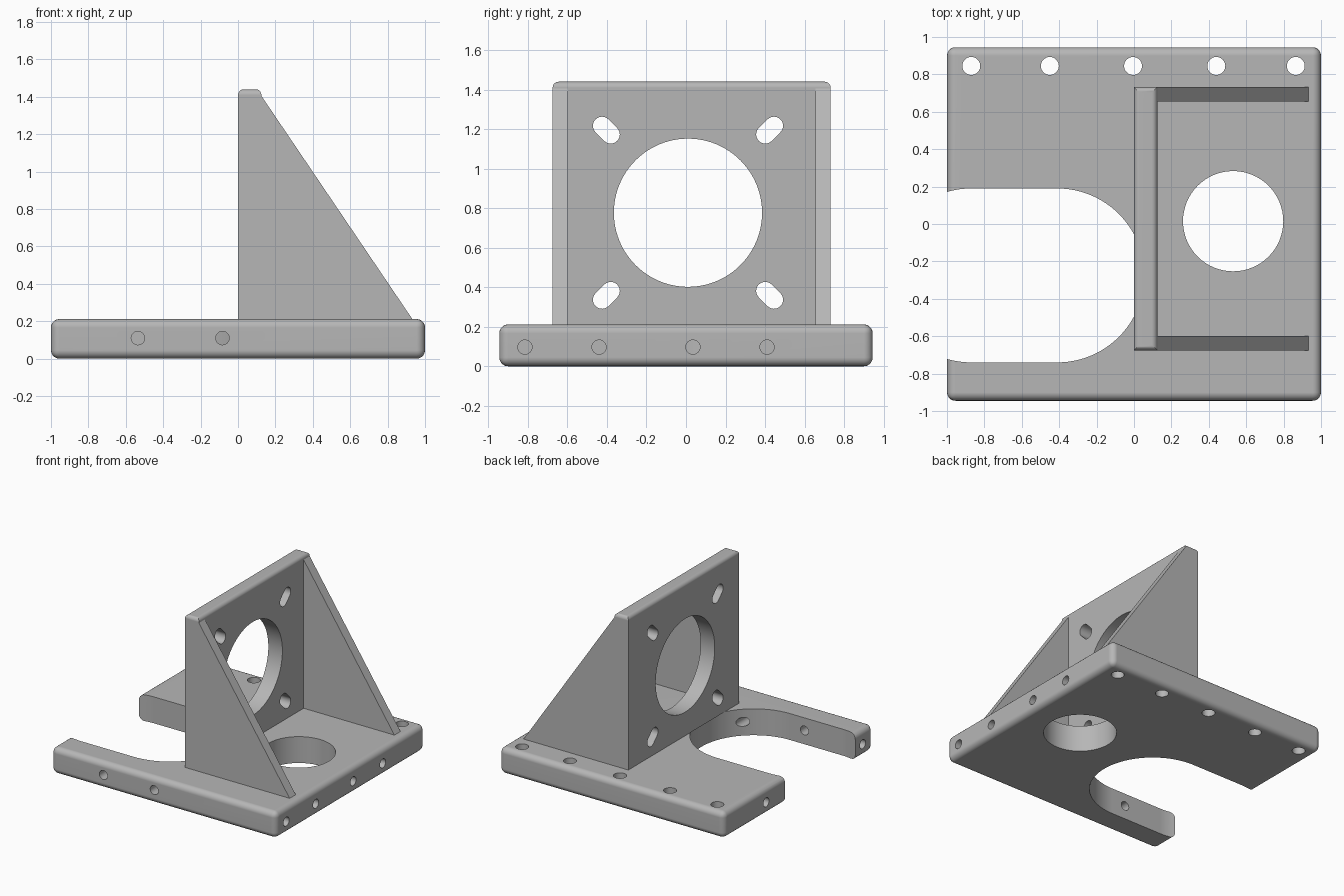
import bpy, bmesh, math
from mathutils import Vector

cube = bpy.data.objects.get("Cube")
if cube:
    bpy.data.objects.remove(cube, do_unlink=True)

grey = bpy.data.materials.new("machined_grey")
grey.use_nodes = True
colour = (0.47, 0.47, 0.47, 1)
grey.diffuse_color = colour
grey.node_tree.nodes["Principled BSDF"].inputs["Base Color"].default_value = colour


def make_object(name, bm):
    bmesh.ops.recalc_face_normals(bm, faces=bm.faces)
    mesh = bpy.data.meshes.new(name)
    bm.to_mesh(mesh)
    bm.free()
    mesh.materials.append(grey)
    obj = bpy.data.objects.new(name, mesh)
    bpy.context.collection.objects.link(obj)
    return obj


def prism(name, points, direction):
    """Extrude a flat outline along a direction."""
    bm = bmesh.new()
    face = bm.faces.new([bm.verts.new(p) for p in points])
    extruded = bmesh.ops.extrude_face_region(bm, geom=[face])["geom"]
    verts = [g for g in extruded if isinstance(g, bmesh.types.BMVert)]
    bmesh.ops.translate(bm, verts=verts, vec=direction)
    return make_object(name, bm)


def box(name, low, high, radius, rounded):
    """Box with a rounded edge wherever the rule accepts the edge."""
    low, high = Vector(low), Vector(high)
    bm = bmesh.new()
    bmesh.ops.create_cube(bm, size=1)
    for v in bm.verts:
        v.co = (low + high) / 2 + v.co * (high - low)
    edges = [e for e in bm.edges if rounded(e)]
    bmesh.ops.bevel(bm, geom=edges, offset=radius, segments=5, profile=0.5, affect='EDGES')
    return make_object(name, bm)


# Each axis maps (across, up, along) to world coordinates
AXES = {
    'X': lambda u, v, w: Vector((w, u, v)),
    'Y': lambda u, v, w: Vector((u, w, v)),
    'Z': lambda u, v, w: Vector((u, v, w)),
}


def cut(target, axis, centre, radius, start, end, spread=(0, 0), sides=32):
    """Drill a round hole, or a slot when a spread is given."""
    place = AXES[axis]
    tilt = math.atan2(spread[1], spread[0])
    slot = spread != (0, 0)
    points = []
    for half, sign in enumerate((1, -1)):
        for i in range(sides // 2 + (1 if slot else 0)):
            a = tilt - math.pi / 2 + math.pi * half + 2 * math.pi * i / sides
            points.append(place(centre[0] + sign * spread[0] + radius * math.cos(a),
                                centre[1] + sign * spread[1] + radius * math.sin(a), start))
    cutter = prism("cutter", points, place(0, 0, end - start))
    cutter.hide_render = True
    mod = target.modifiers.new("cut", 'BOOLEAN')
    mod.operation, mod.solver, mod.object = 'DIFFERENCE', 'EXACT', cutter
    bpy.context.view_layer.objects.active = target
    bpy.ops.object.modifier_apply(modifier=mod.name)
    bpy.data.objects.remove(cutter, do_unlink=True)


TOP = 0.212      # upper surface of the base
HEIGHT = 1.44    # top of the upright plate
DEPTH = 0.4      # depth of the side holes

# Base slab with an open slot and a round window
base = box("base_slab", (-1, -0.945, 0), (1, 0.945, TOP), 0.045, lambda e: True)
cut(base, 'Z', (-0.64, -0.275), 0.465, -0.2, 0.5, spread=(0.23, 0), sides=96)
cut(base, 'Z', (0.53, 0.015), 0.268, -0.2, 0.5, sides=64)

# Row of mounting holes along the back
for x in (-0.87, -0.45, -0.005, 0.44, 0.865):
    cut(base, 'Z', (x, 0.845), 0.048, -0.2, 0.5)

# Side holes in the front, right and left faces
for x in (-0.535, -0.083):
    cut(base, 'Y', (x, 0.11), 0.036, -1.2, -0.945 + DEPTH)
for y in (-0.815, -0.44, 0.035, 0.41):
    cut(base, 'X', (y, 0.097), 0.036, 1 - DEPTH, 1.2)
for y in (-0.815, 0.41):
    cut(base, 'X', (y, 0.097), 0.036, -1.2, DEPTH - 1)

# Upright plate, rounded along its top
plate = box("upright_plate", (0, -0.675, TOP), (0.125, 0.732, HEIGHT), 0.03,
            lambda e: all(v.co.z > 1 for v in e.verts))
cut(plate, 'X', (0.01, 0.777), 0.375, -0.2, 0.4, sides=96)
for sy in (-1, 1):
    for sz in (-1, 1):
        cut(plate, 'X', (0.01 + sy * 0.413, 0.777 + sz * 0.418), 0.046, -0.2, 0.4,
            spread=(sy * 0.022, sz * 0.022))

# Triangular ribs bracing the plate
ribs = []
for name, y in (("right_rib", -0.675), ("left_rib", 0.655)):
    outline = [(0.125, y, TOP), (0.932, y, TOP), (0.125, y, 1.405)]
    ribs.append(prism(name, outline, Vector((0, 0.077, 0))))

# Smooth the rounded parts and keep the flats flat
for obj in (base, plate, *ribs):
    obj.data.materials.clear()
    obj.data.materials.append(grey)
    for poly in obj.data.polygons:
        poly.material_index = 0
    bpy.ops.object.select_all(action='DESELECT')
    obj.select_set(True)
    bpy.context.view_layer.objects.active = obj
    bpy.ops.object.shade_smooth_by_angle(angle=math.radians(35))
    weighted = obj.modifiers.new("weighted_normals", 'WEIGHTED_NORMAL')
    weighted.keep_sharp = True
